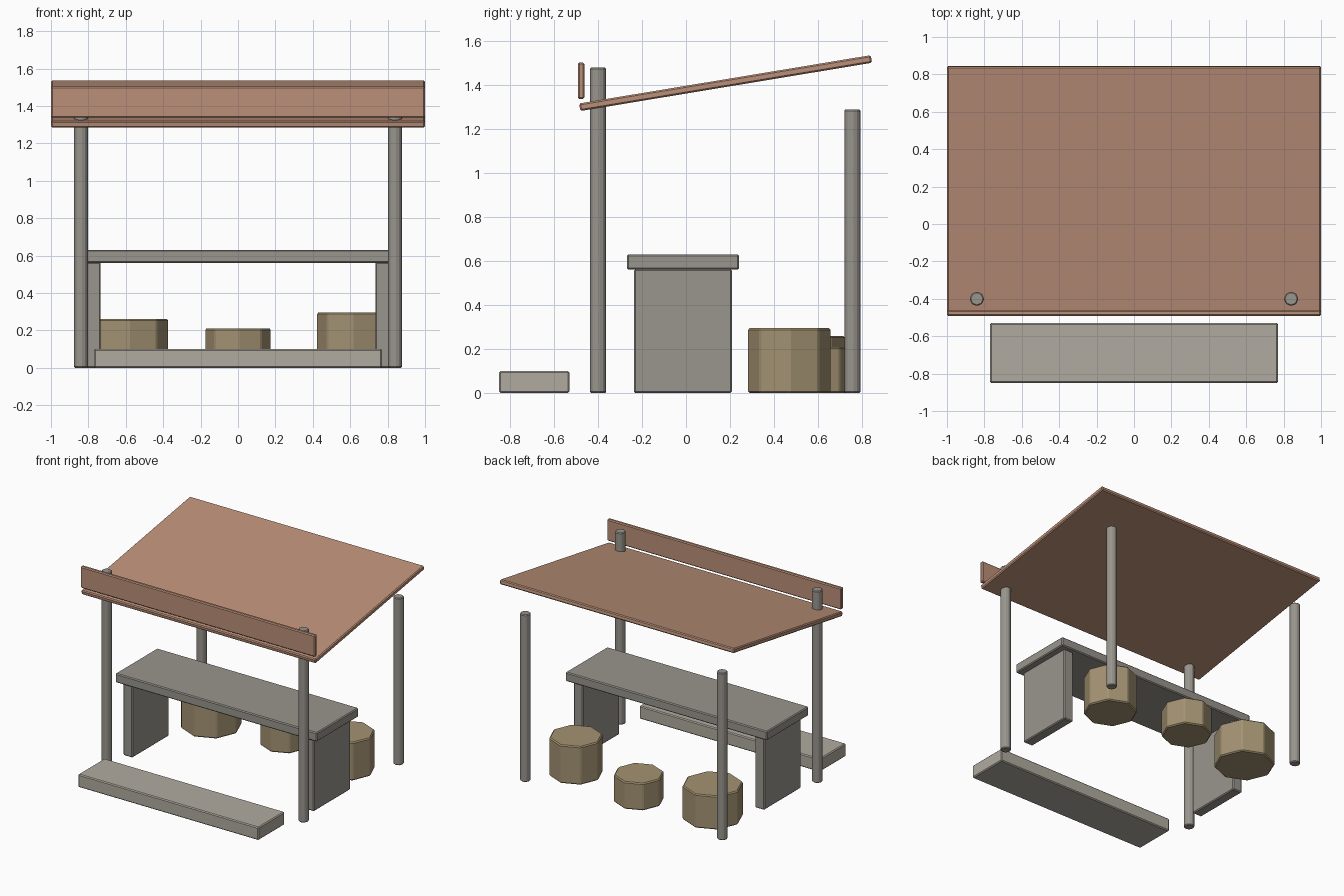
import bpy, math

if "Cube" in bpy.data.objects:
    bpy.data.objects.remove(bpy.data.objects["Cube"])


def material(name, rgb):
    m = bpy.data.materials.new(name)
    m.diffuse_color = (*rgb, 1)
    m.use_nodes = True
    m.node_tree.nodes["Principled BSDF"].inputs["Base Color"].default_value = m.diffuse_color
    return m


ROOF = material("roof_clay", (0.50, 0.28, 0.19))
STONE = material("counter_stone", (0.32, 0.30, 0.27))
STEP = material("step_stone", (0.44, 0.41, 0.35))
WOOD = material("stool_wood", (0.37, 0.29, 0.17))


def finish(name, mat, bevel):
    ob = bpy.context.object
    ob.name = name
    bpy.ops.object.transform_apply(location=False, rotation=False, scale=True)
    ob.data.materials.append(mat)
    mod = ob.modifiers.new("chamfer", "BEVEL")
    mod.width, mod.segments = bevel, 1
    mod.limit_method, mod.angle_limit = "ANGLE", math.radians(30)
    return ob


def box(name, center, size, mat, tilt=0.0, bevel=0.007):
    bpy.ops.mesh.primitive_cube_add(size=1, location=center, rotation=(tilt, 0, 0))
    bpy.context.object.scale = size
    return finish(name, mat, bevel)


def octagon(name, x, y, radius, height, mat, bevel):
    bpy.ops.mesh.primitive_cylinder_add(vertices=8, radius=radius, depth=height,
                                        location=(x, y, height / 2))
    return finish(name, mat, bevel)


# Sloping roof and upright front fascia
box("roof", (0, 0.18, 1.41), (2.0, 1.345, 0.035), ROOF, math.radians(9.4))
box("fascia_board", (0, -0.477, 1.421), (2.0, 0.03, 0.166), ROOF)

# Posts, counter supports on each side
for side, s in (("left", -1), ("right", 1)):
    octagon(f"front_post_{side}", s * 0.84, -0.40, 0.039, 1.48, STONE, 0.006)
    octagon(f"back_post_{side}", s * 0.84, 0.757, 0.039, 1.29, STONE, 0.006)
    box(f"counter_support_{side}", (s * 0.774, -0.014, 0.282),
        (0.08, 0.446, 0.564), STONE)

# Counter top and front step
box("counter_top", (0, -0.013, 0.596), (1.72, 0.51, 0.07), STONE)
box("front_step", (0, -0.69, 0.05), (1.54, 0.32, 0.10), STEP)

# Stools behind the counter
for name, x, y, r, h in (("stool_left", -0.585, 0.51, 0.215, 0.26),
                         ("stool_middle", 0, 0.575, 0.178, 0.21),
                         ("stool_right", 0.61, 0.47, 0.19, 0.295)):
    octagon(name, x, y, r, h, WOOD, 0.008)
